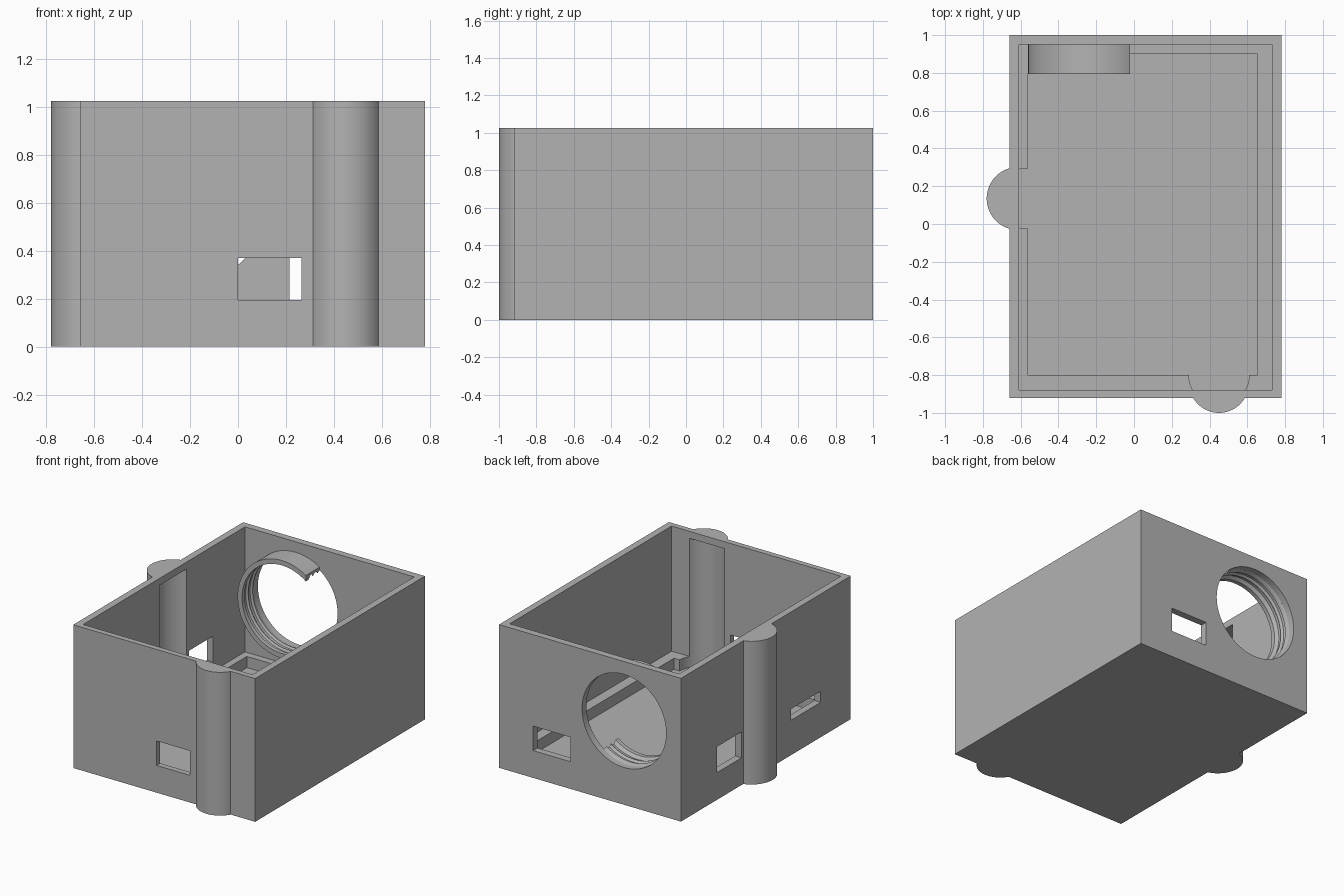
import bpy, bmesh, math
from mathutils import Matrix, Vector

if "Cube" in bpy.data.objects:
    bpy.data.objects.remove(bpy.data.objects["Cube"], do_unlink=True)

grey = bpy.data.materials.new("light grey plastic")
grey.use_nodes = True
COLOUR = (0.45, 0.45, 0.45, 1)
grey.diffuse_color = COLOUR
grey.node_tree.nodes["Principled BSDF"].inputs["Base Color"].default_value = COLOUR

HEIGHT = 1.025


def add_object(name, bm):
    bmesh.ops.recalc_face_normals(bm, faces=bm.faces)
    mesh = bpy.data.meshes.new(name)
    bm.to_mesh(mesh)
    bm.free()
    mesh.materials.append(grey)
    obj = bpy.data.objects.new(name, mesh)
    bpy.context.collection.objects.link(obj)
    return obj


def box(name, x0, x1, y0, y1, z0, z1):
    bm = bmesh.new()
    bmesh.ops.create_cube(bm, size=1)
    size = Vector((x1 - x0, y1 - y0, z1 - z0))
    middle = Vector((x0 + x1, y0 + y1, z0 + z1)) / 2
    bmesh.ops.transform(bm, verts=bm.verts,
                        matrix=Matrix.Translation(middle) @ Matrix.Diagonal(size.to_4d()))
    return add_object(name, bm)


def cylinder(name, centre, radius, depth, axis="Z"):
    bm = bmesh.new()
    turn = Matrix.Rotation(math.pi / 2, 4, "X") if axis == "Y" else Matrix()
    bmesh.ops.create_cone(bm, cap_ends=True, segments=80, radius1=radius, radius2=radius,
                          depth=depth, matrix=Matrix.Translation(centre) @ turn)
    return add_object(name, bm)


def combine(target, tool, operation):
    mod = target.modifiers.new("combine", "BOOLEAN")
    mod.operation = operation
    mod.solver = "EXACT"
    mod.object = tool
    bpy.context.view_layer.objects.active = target
    bpy.ops.object.modifier_apply(modifier=mod.name)
    bpy.data.objects.remove(tool, do_unlink=True)


def smooth(obj):
    bpy.ops.object.select_all(action="DESELECT")
    obj.select_set(True)
    bpy.context.view_layer.objects.active = obj
    bpy.ops.object.shade_smooth_by_angle(angle=math.radians(30))


# Outer case with two rounded vertical bulges
case = box("case", -0.66, 0.78, -0.92, 1, 0, HEIGHT)
for x, y, radius in ((0.45, -0.843, 0.157), (-0.613, 0.135, 0.167)):
    combine(case, cylinder("bulge", (x, y, HEIGHT / 2), radius, HEIGHT), "UNION")

# Open interior, with a recessed floor that leaves a low ledge round the walls
combine(case, box("cavity", -0.61, 0.73, -0.88, 0.95, 0.13, 1.2), "DIFFERENCE")
combine(case, box("floor_recess", -0.56, 0.655, -0.80, 0.90, 0.05, 0.2), "DIFFERENCE")

# Round channels inside the bulges, closed just below the rim
FLOOR, CEILING = 0.05, 0.975
for x, y in ((0.45, -0.80), (-0.565, 0.135)):
    channel = cylinder("channel", (x, y, (FLOOR + CEILING) / 2), 0.16, CEILING - FLOOR)
    combine(case, channel, "DIFFERENCE")

# Rectangular ports: front, back, and two in the side wall
for port in ((0, 0.265, -1.1, -0.85, 0.195, 0.37),
             (0.215, 0.51, 0.92, 1.1, 0.195, 0.37),
             (-0.9, -0.58, 0.315, 0.59, 0.195, 0.38),
             (-0.9, -0.58, -0.58, -0.245, 0.25, 0.33)):
    combine(case, box("port", *port), "DIFFERENCE")

# Large round opening in the back wall
RING_X, RING_Z = -0.21, 0.6
opening = cylinder("opening", (RING_X, 1, RING_Z), 0.333, 0.2, axis="Y")
combine(case, opening, "DIFFERENCE")
smooth(case)

# Collar behind the opening: turned profile with inner ridges and an end lip
profile = [(0.35, 0.953), (0.35, 0.795), (0.315, 0.795), (0.315, 0.825)]
for y in (0.845, 0.895):
    profile += [(0.335, y), (0.335, y + 0.02), (0.322, y + 0.03), (0.322, y + 0.035)]
profile += [(0.333, 0.953)]
bm = bmesh.new()
STEPS = 96
rings = []
for i in range(STEPS):
    a = math.tau * i / STEPS
    rings.append([bm.verts.new((RING_X + r * math.cos(a), y, RING_Z + r * math.sin(a)))
                  for r, y in profile])
for i, ring in enumerate(rings):
    after = rings[(i + 1) % STEPS]
    for j in range(len(profile)):
        k = (j + 1) % len(profile)
        bm.faces.new((ring[j], ring[k], after[k], after[j]))
collar = add_object("opening_collar", bm)
combine(collar, box("collar_cut", -0.02, 0.4, 0.7, 1.1, 0, 1.2), "DIFFERENCE")
smooth(collar)
